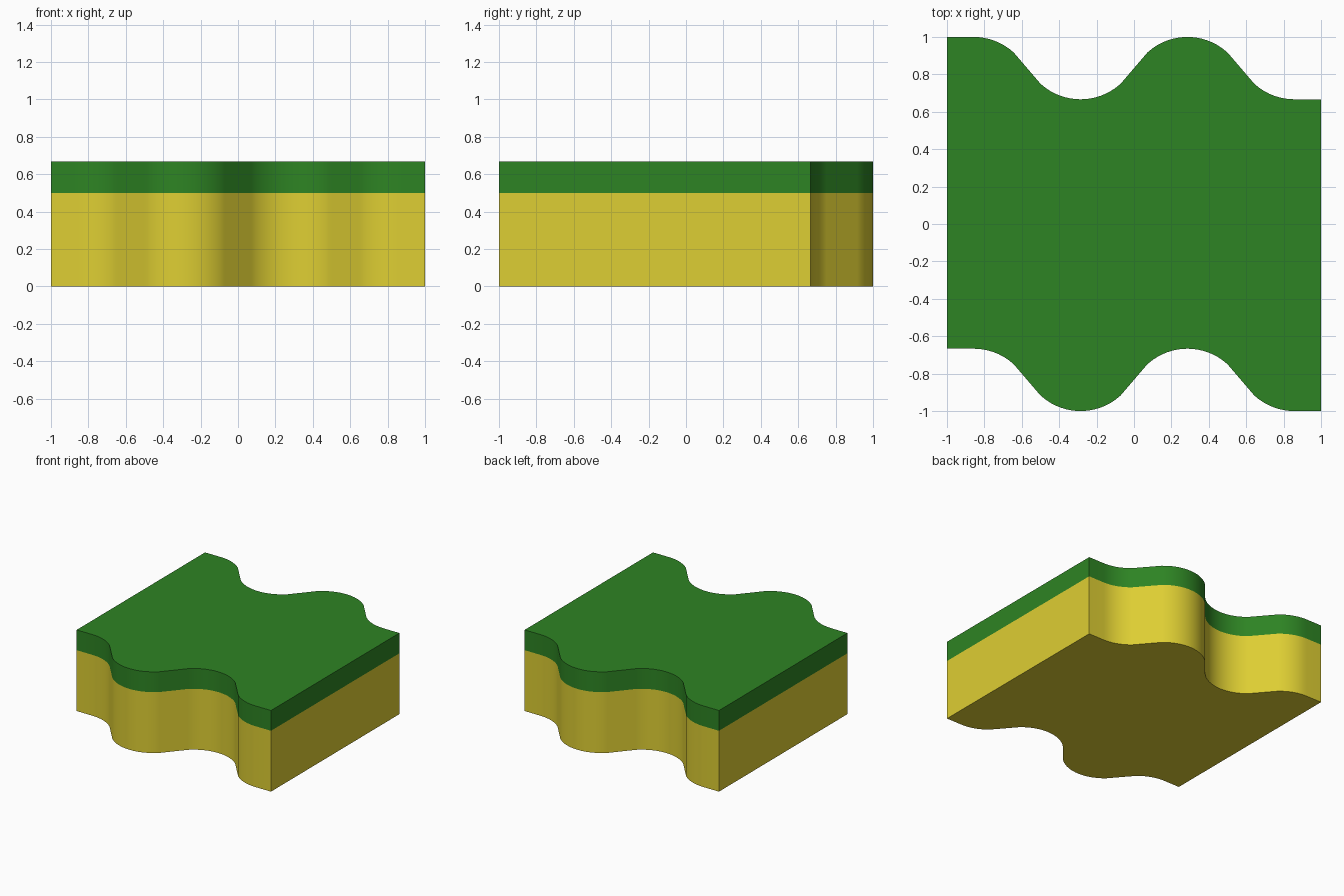
import bpy, bmesh, math

if "Cube" in bpy.data.objects:
    bpy.data.objects.remove(bpy.data.objects["Cube"])

PEAKS = [-6/7, -2/7, 2/7, 6/7]      # alternating crests and troughs
HIGH, LOW, SHIFT = 1.0, 2/3, 5/3    # back edge levels, front edge offset
DX, DROP, STEPS = 0.214, 0.083, 8   # size of each rounded bend
R = (DX**2 + DROP**2) / (2 * DROP)


def wave():
    # Wavy edge: arcs around each crest or trough joined by straight slopes
    pts = [(-1.0, HIGH)]
    for i, px in enumerate(PEAKS):
        level, sign = (HIGH, -1) if i % 2 == 0 else (LOW, 1)
        first = 0 if i == 0 else -STEPS
        last = 0 if i == len(PEAKS) - 1 else STEPS
        for k in range(first, last + 1):
            d = DX * k / STEPS
            pts.append((px + d, level + sign * (R - math.sqrt(R*R - d*d))))
    return pts + [(1.0, LOW)]


def slab(name, z0, z1, color):
    # Extrude the wavy outline into a layer
    edge = wave()
    outline = [(x, y - SHIFT) for x, y in edge] + edge[::-1]
    bm = bmesh.new()
    face = bm.faces.new([bm.verts.new((x, y, z0)) for x, y in outline])
    ext = bmesh.ops.extrude_face_region(bm, geom=[face], use_keep_orig=True)
    top = [g for g in ext["geom"] if isinstance(g, bmesh.types.BMVert)]
    bmesh.ops.translate(bm, verts=top, vec=(0, 0, z1 - z0))
    bmesh.ops.recalc_face_normals(bm, faces=bm.faces)
    mesh = bpy.data.meshes.new(name)
    bm.to_mesh(mesh)
    bm.free()
    mat = bpy.data.materials.new(name + "_color")
    mat.diffuse_color = color
    mat.use_nodes = True
    mat.node_tree.nodes["Principled BSDF"].inputs["Base Color"].default_value = mat.diffuse_color
    mesh.materials.append(mat)
    ob = bpy.data.objects.new(name, mesh)
    bpy.context.collection.objects.link(ob)
    bpy.ops.object.select_all(action='DESELECT')
    ob.select_set(True)
    bpy.context.view_layer.objects.active = ob
    bpy.ops.object.shade_smooth_by_angle(angle=math.radians(35))


# Sandy ground below, grass layer above
slab("ground_base", 0.0, 0.5, (0.73, 0.62, 0.033, 1))
slab("grass_top", 0.5, 2/3, (0.027, 0.23, 0.017, 1))
